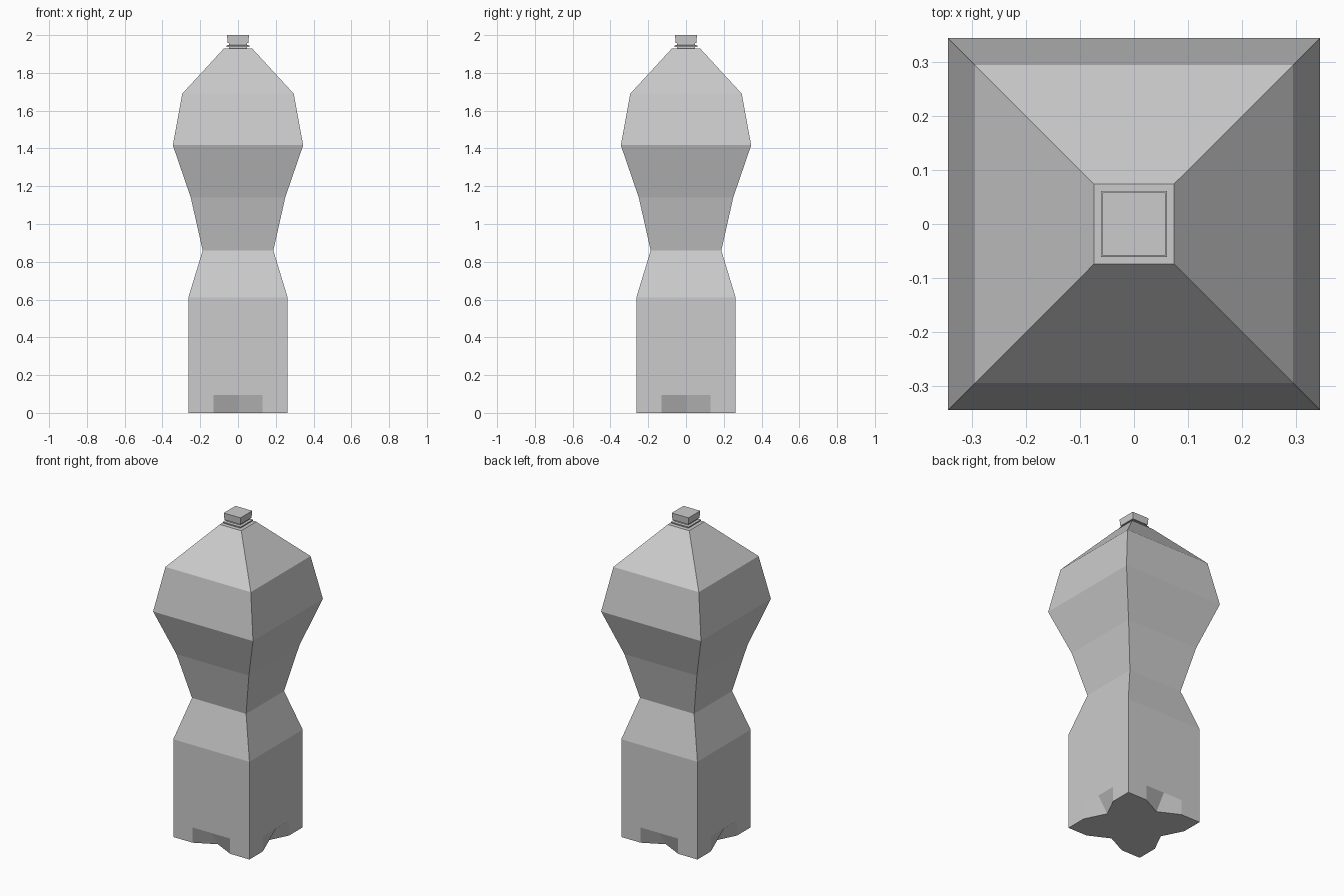
import bpy, bmesh
from mathutils import Matrix, Vector
from math import pi

if "Cube" in bpy.data.objects:
    bpy.data.objects.remove(bpy.data.objects["Cube"])


def square_ring(bm, h, z):
    return [bm.verts.new((x * h, y * h, z)) for x, y in ((-1, -1), (1, -1), (1, 1), (-1, 1))]


def bridge(bm, a, b):
    for i in range(4):
        j = (i + 1) % 4
        bm.faces.new((a[i], a[j], b[j], b[i]))


def finish(bm, name):
    bmesh.ops.recalc_face_normals(bm, faces=bm.faces)
    me = bpy.data.meshes.new(name)
    bm.to_mesh(me)
    bm.free()
    ob = bpy.data.objects.new(name, me)
    bpy.context.collection.objects.link(ob)
    return ob


def loft(bm, profile, start):
    for h, z in profile:
        ring = square_ring(bm, h, z)
        bridge(bm, start, ring)
        start = ring
    return start


# bottle body with square section
B = 0.263       # half width of the base
NOTCH = 0.13    # half width of a foot notch
RISE = 0.095    # notch height
INSET = 0.065   # notch depth at its middle
bm = bmesh.new()
foot = square_ring(bm, B, 0)
waist = square_ring(bm, B, 0.61)
outline = []
for i in range(4):
    j = (i + 1) % 4
    turn = Matrix.Rotation(i * pi / 2, 3, 'Z')

    def point(x, y, z):
        return bm.verts.new(turn @ Vector((x, y, z)))

    low = [point(-NOTCH, -B, 0), point(0, -B + INSET, 0), point(NOTCH, -B, 0)]
    top = [point(x, -B, RISE) for x in (-NOTCH, 0, NOTCH)]
    # wall around the notch, then the two notch panels
    bm.faces.new((foot[i], low[0], top[0], waist[i]))
    bm.faces.new((low[2], foot[j], waist[j], top[2]))
    bm.faces.new((top[0], top[1], top[2], waist[j], waist[i]))
    for k in (0, 1):
        bm.faces.new((low[k], low[k + 1], top[k + 1], top[k]))
    outline += [foot[i]] + low
bm.faces.new(outline[::-1])
shoulder = loft(bm, [(0.187, 0.86), (0.25, 1.14), (0.345, 1.417),
                     (0.295, 1.69), (0.074, 1.93)], waist)
bm.faces.new(shoulder)
finish(bm, "bottle_body")


def solid(name, profile):
    bm = bmesh.new()
    first = square_ring(bm, *profile[0])
    last = loft(bm, profile[1:], first)
    bm.faces.new(first[::-1])
    bm.faces.new(last)
    return finish(bm, name)


# neck with its collar, and the cap
solid("neck", [(0.048, 1.928), (0.048, 1.936), (0.061, 1.938), (0.061, 1.945),
               (0.048, 1.948), (0.048, 1.965)])
solid("cap", [(0.055, 1.957), (0.058, 2.0)])
